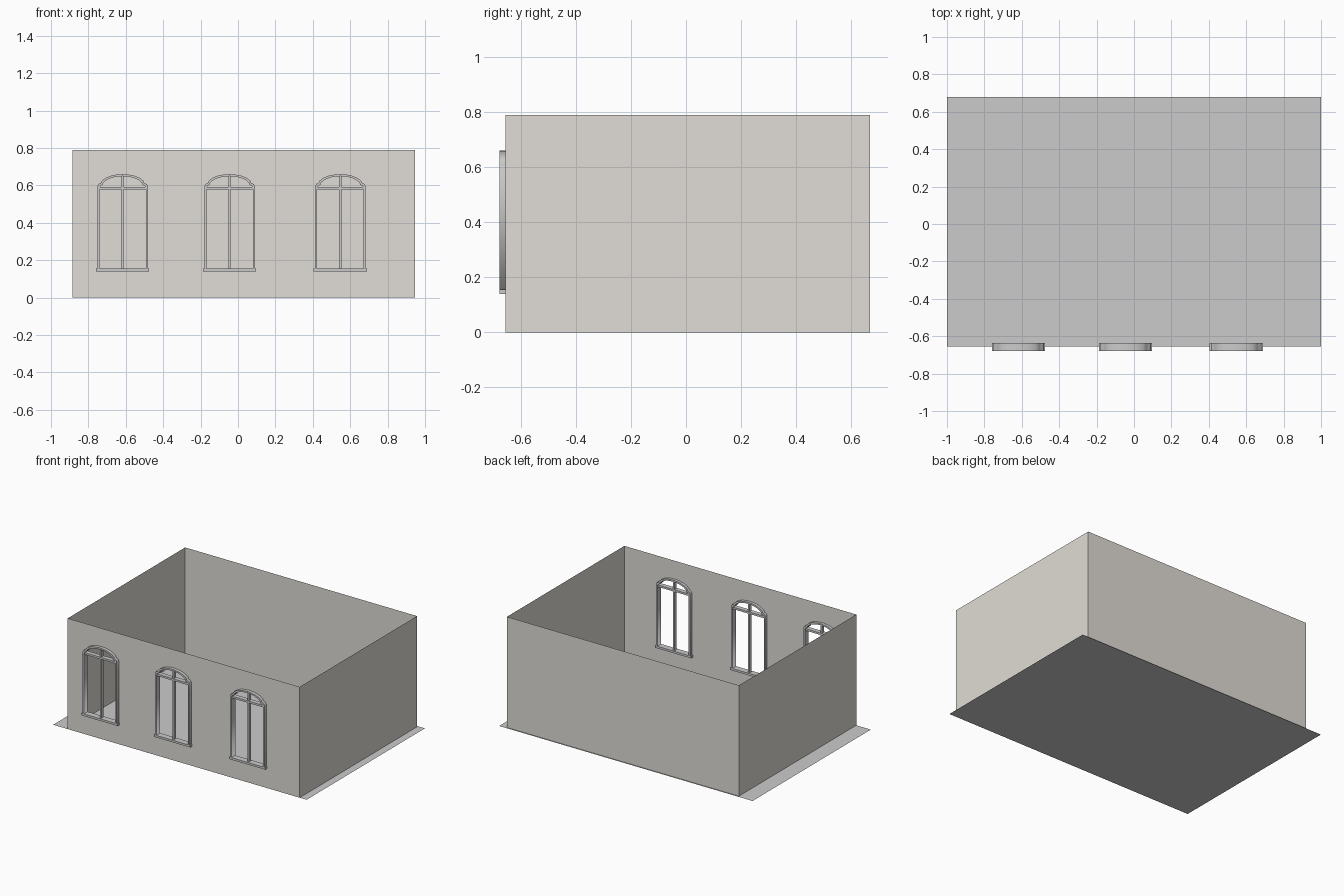
import bpy
from math import pi

if "Cube" in bpy.data.objects:
    bpy.data.objects.remove(bpy.data.objects["Cube"])

wall_mat = bpy.data.materials.new("warm_plaster")
wall_mat.diffuse_color = (0.75, 0.72, 0.67, 1)
wall_mat.use_nodes = True
wall_mat.node_tree.nodes["Principled BSDF"].inputs["Base Color"].default_value = wall_mat.diffuse_color

X0, X1 = -0.885, 0.945
Y0, Y1 = -0.655, 0.668
H = 0.79
CENTRES = (-0.617, -0.045, 0.547)
FRONT, BACK = -0.678, -0.635

# Right half of the shouldered arch, from sill to crown
HALF = [(0.135, 0.15), (0.135, 0.597), (0.128, 0.608), (0.116, 0.613),
        (0.112, 0.624), (0.092, 0.640), (0.062, 0.652), (0.031, 0.658)]


def window_outline(cx, inset=0.0):
    sx, top = (0.135 - inset) / 0.135, 0.66 - inset
    sz = (top - 0.15) / 0.51
    right = [(x * sx, 0.15 + (z - 0.15) * sz) for x, z in HALF]
    pts = right + [(0, top)] + [(-x, z) for x, z in reversed(right)]
    return [(cx + x, z) for x, z in pts]


def filled(name, loops, y0, y1):
    """Fill outlines (with holes) in the x-z plane and extrude from y0 to y1."""
    cu = bpy.data.curves.new(name, 'CURVE')
    cu.dimensions, cu.fill_mode = '2D', 'BOTH'
    cu.extrude = abs(y1 - y0) / 2
    for pts in loops:
        sp = cu.splines.new('POLY')
        sp.points.add(len(pts) - 1)
        for p, (x, z) in zip(sp.points, pts):
            p.co = (x, z, 0, 1)
        sp.use_cyclic_u = True
    tmp = bpy.data.objects.new(name, cu)
    bpy.context.collection.objects.link(tmp)
    bpy.context.view_layer.update()
    me = bpy.data.meshes.new_from_object(
        tmp.evaluated_get(bpy.context.evaluated_depsgraph_get()))
    bpy.data.objects.remove(tmp)
    ob = bpy.data.objects.new(name, me)
    ob.rotation_euler.x = pi / 2
    ob.location.y = (y0 + y1) / 2
    bpy.context.collection.objects.link(ob)
    return ob


def sheet(name, verts, faces, mat=None):
    me = bpy.data.meshes.new(name)
    me.from_pydata(verts, [], faces)
    ob = bpy.data.objects.new(name, me)
    bpy.context.collection.objects.link(ob)
    if mat:
        me.materials.append(mat)
    return ob


def box(name, x0, x1, y0, y1, z0, z1):
    bpy.ops.mesh.primitive_cube_add(
        size=1, location=((x0 + x1) / 2, (y0 + y1) / 2, (z0 + z1) / 2))
    ob = bpy.context.object
    ob.name = name
    ob.scale = (x1 - x0, y1 - y0, z1 - z0)


# Floor sheet
sheet("floor", [(-1, Y0, 0), (1, Y0, 0), (1, 0.678, 0), (-1, 0.678, 0)], [(0, 1, 2, 3)])

# Side and back walls: thin sheets, open at the top
ring = [(X0, Y0), (X0, Y1), (X1, Y1), (X1, Y0)]
sheet("side_and_back_walls", [(x, y, z) for z in (0, H) for x, y in ring],
      [(i + 1, i, i + 4, i + 5) for i in range(3)], wall_mat)

# Front wall with three arched openings
rect = [(X0, 0), (X1, 0), (X1, H), (X0, H)]
front = filled("front_wall", [rect] + [window_outline(c, 0.004) for c in CENTRES], Y0, Y0)
front.data.materials.clear()
front.data.materials.append(wall_mat)

# Windows: frame, sill, mullion and transom
for i, c in enumerate(CENTRES, 1):
    filled(f"window_frame_{i}", [window_outline(c), window_outline(c, 0.011)], FRONT, BACK)
    box(f"window_sill_{i}", c - 0.142, c + 0.142, FRONT, BACK, 0.14, 0.155)
    box(f"window_mullion_{i}", c - 0.006, c + 0.006, -0.668, -0.642, 0.15, 0.653)
    box(f"window_transom_{i}", c - 0.131, c + 0.131, -0.672, -0.64, 0.577, 0.591)
